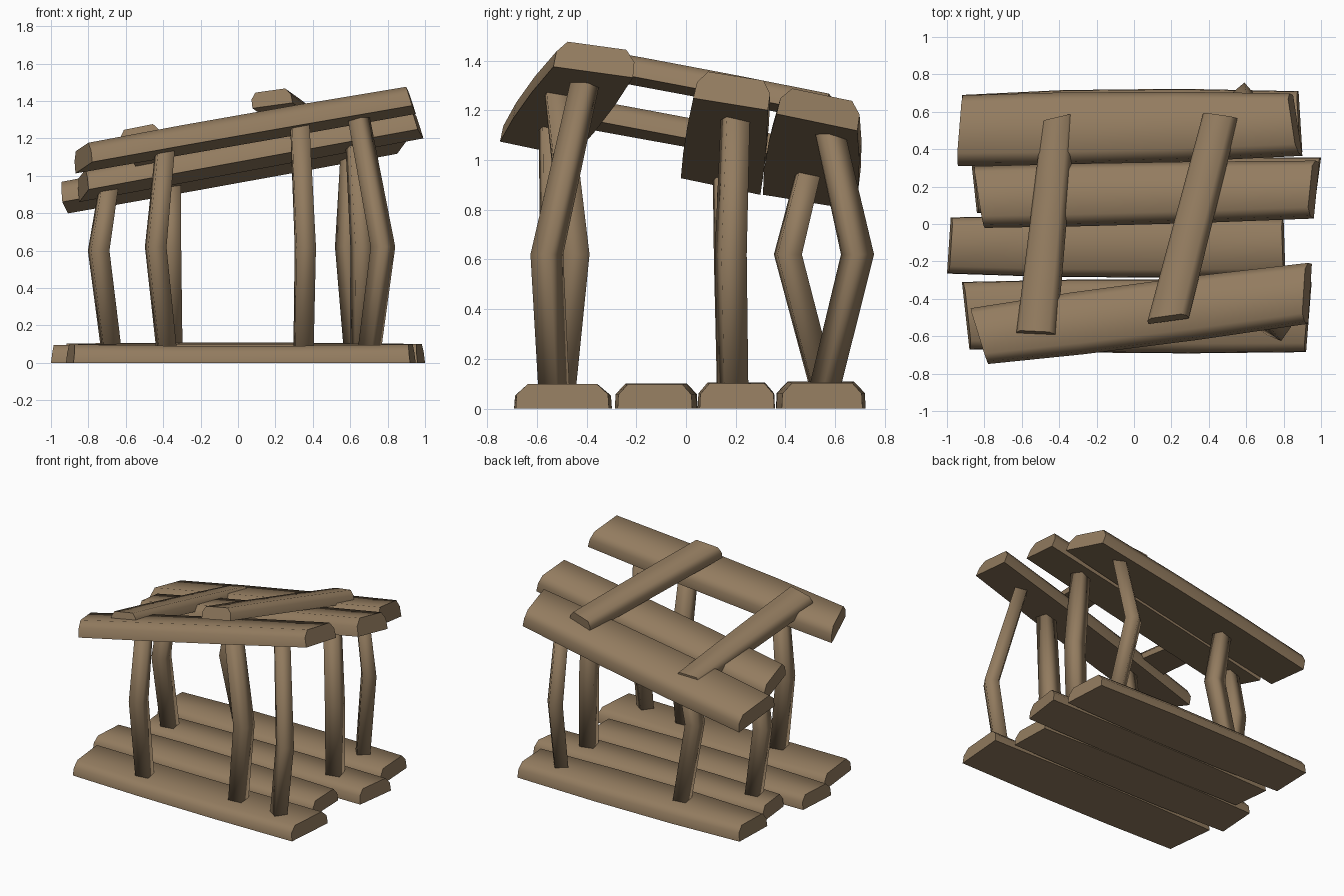
import bpy, bmesh, math
from mathutils import Vector

if "Cube" in bpy.data.objects:
    bpy.data.objects.remove(bpy.data.objects["Cube"])

wood = bpy.data.materials.new("weathered brown wood")
wood.diffuse_color = (0.29, 0.2, 0.115, 1)
wood.use_nodes = True
wood.node_tree.nodes["Principled BSDF"].inputs["Base Color"].default_value = wood.diffuse_color


def loft(name, rings, angle=65):
    """Skin a list of equal rings into a closed solid."""
    bm = bmesh.new()
    vs = [[bm.verts.new(p) for p in r] for r in rings]
    n = len(vs[0])
    for a, b in zip(vs, vs[1:]):
        for i in range(n):
            j = (i + 1) % n
            bm.faces.new((a[i], a[j], b[j], b[i]))
    bm.faces.new(vs[0])
    bm.faces.new(vs[-1])
    bmesh.ops.recalc_face_normals(bm, faces=bm.faces)
    me = bpy.data.meshes.new(name)
    bm.to_mesh(me)
    bm.free()
    me.materials.append(wood)
    ob = bpy.data.objects.new(name, me)
    bpy.context.collection.objects.link(ob)
    bpy.ops.object.select_all(action='DESELECT')
    ob.select_set(True)
    bpy.context.view_layer.objects.active = ob
    bpy.ops.object.shade_smooth_by_angle(angle=math.radians(angle))


# plank outline: across the width (0..1) and up the thickness (0..1)
SECTION = [(0, 0), (0.01, .58), (.13, 1), (.87, 1), (.99, .58), (1, 0)]


def plank(name, a0, a1, b0, b1, thick, bulge=0.012, lean=0.012,
          origin=(0, 0, 0), slope=(0, 0), waist=1.0):
    """a0,a1 = corners of one end, b0,b1 = of the other; the underside lies on
    the plane through origin with the given x and y slope."""
    a0, a1, b0, b1 = (Vector(p) for p in (a0, a1, b0, b1))
    length = ((b0 + b1) - (a0 + a1)).normalized()
    tilt = Vector(slope)
    rings = []
    for t in (0, .3, .65, 1):
        p, q = a0.lerp(b0, t), a1.lerp(b1, t)
        side = (q - p).normalized()
        mid = t not in (0, 1)
        if mid:
            p, q = p - side * bulge, q + side * bulge
        ring = []
        for s, h in SECTION:
            v = p.lerp(q, s)
            if not mid:                     # ends lean in towards the top
                v = v + length * h * (lean if t == 0 else -lean)
            z = origin[2] + tilt.dot(v - Vector(origin[:2]))
            z += h * thick * (waist if mid else 0.96)
            v = v - tilt * (h - 0.5) * thick     # square to the slope
            ring.append((v.x, v.y, z))
        rings.append(ring)
    loft(name, rings)


# floor planks, front to back
plank("floor_plank_front", (-.88, -.67), (-.92, -.31), (.92, -.685), (.95, -.31), .103, .012, waist=.88)
plank("floor_plank_mid_front", (-1, -.265), (-.98, .035), (.81, -.275), (.80, .025), .1, .015)
plank("floor_plank_mid_back", (-.84, .06), (-.87, .335), (.96, .055), (1, .355), .105, .01)
plank("floor_plank_back", (-.93, .38), (-.92, .69), (.90, .385), (.88, .71), .108, .02)

# sloping roof planks
plank("roof_plank_front", (-.79, -.74), (-.88, -.45), (.92, -.525), (.94, -.205), .113, .012,
      origin=(.04, -.48, 1.197), slope=(.195, -.15))
plank("roof_plank_middle", (-.81, -.01), (-.86, .31), (.95, .04), (.98, .34), .12, .006,
      origin=(.06, .17, 1.058), slope=(.188, -.18))
plank("roof_plank_back", (-.95, .32), (-.92, .69), (.89, .375), (.84, .70), .118, .012,
      origin=(-.04, .52, .99), slope=(.182, -.18))

# battens laid across the roof
plank("roof_batten_left", (-.63, -.585), (-.42, -.595), (-.49, .55), (-.32, .59), .085, 0, .008,
      origin=(-.53, -.58, 1.178), slope=(.19, -.205))
plank("roof_batten_right", (.07, -.525), (.285, -.495), (.37, .595), (.55, .57), .085, 0, .008,
      origin=(.18, -.5, 1.374), slope=(.17, -.232))


def post(name, pts, turn, side=0.095):
    """Square, slightly bent post through three points, softly shaded."""
    r = side / math.sqrt(2)
    loft(name, [[(x + r * k * math.cos(math.radians(turn + 45 + 90 * i)),
                  y + r * k * math.sin(math.radians(turn + 45 + 90 * i)), z)
                 for i in range(4)]
                for (x, y, z), k in zip(pts, (1, 1.05, 0.95))], 100)


# bent posts
post("post_front_left", [(-.38, -.54, .05), (-.44, -.53, .62), (-.39, -.54, 1.14)], 10)
post("post_front_middle", [(.35, -.50, .05), (.36, -.445, .62), (.33, -.52, 1.29)], 5, .1)
post("post_front_right", [(.70, -.53, .05), (.775, -.56, .62), (.64, -.40, 1.34)], 55, .09)
post("post_middle_left", [(-.675, .18, .05), (-.745, .17, .6), (-.69, .16, .95)], 10)
post("post_middle_right", [(.66, .19, .05), (.665, .18, .62), (.63, .20, 1.22)], 15, .1)
post("post_back_left", [(-.35, .56, .05), (-.36, .41, .62), (-.355, .495, .96)], 8)
post("post_back_right", [(.63, .55, .05), (.585, .69, .62), (.61, .57, 1.15)], 40, .09)
